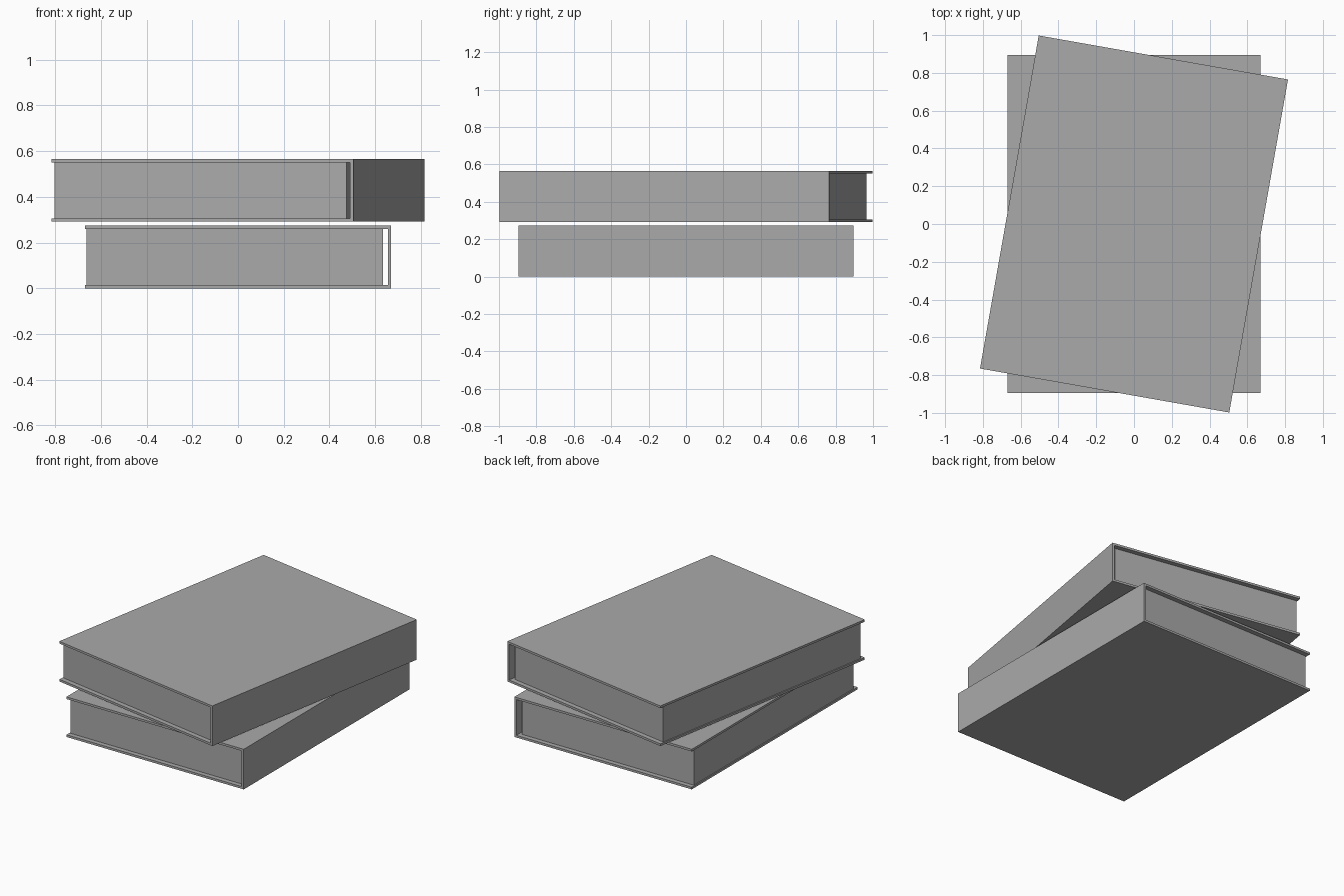
import bpy
import bmesh
from math import radians
from mathutils import Matrix

cube = bpy.data.objects.get("Cube")
if cube:
    bpy.data.objects.remove(cube, do_unlink=True)

GREY = (0.4, 0.4, 0.4, 1.0)
grey = bpy.data.materials.new("plain grey")
grey.use_nodes = True
grey.diffuse_color = GREY
grey.node_tree.nodes["Principled BSDF"].inputs["Base Color"].default_value = GREY

HALF_W, HALF_D, HEIGHT, BOARD = 0.67, 0.895, 0.274, 0.015


def extrude_profile(name, profile, half_depth, placement):
    """Extrude an (x, z) outline along y and place it."""
    bm = bmesh.new()
    face = bm.faces.new([bm.verts.new((x, -half_depth, z)) for x, z in profile])
    new = bmesh.ops.extrude_face_region(bm, geom=[face])["geom"]
    verts = [v for v in new if isinstance(v, bmesh.types.BMVert)]
    bmesh.ops.translate(bm, verts=verts, vec=(0, 2 * half_depth, 0))
    bmesh.ops.recalc_face_normals(bm, faces=bm.faces)
    mesh = bpy.data.meshes.new(name)
    bm.to_mesh(mesh)
    bm.free()
    mesh.materials.append(grey)
    obj = bpy.data.objects.new(name, mesh)
    obj.matrix_world = placement
    bpy.context.collection.objects.link(obj)


def add_book(name, z, angle):
    placement = Matrix.Translation((0, 0, z)) @ Matrix.Rotation(radians(angle), 4, "Z")
    low, high, inner = BOARD, HEIGHT - BOARD, HALF_W - BOARD
    # Wrap-around cover: two boards joined by the spine on the +x side
    cover = [(-HALF_W, 0), (HALF_W, 0), (HALF_W, HEIGHT), (-HALF_W, HEIGHT),
             (-HALF_W, high), (inner, high), (inner, low), (-HALF_W, low)]
    extrude_profile(name + "_cover", cover, HALF_D, placement)
    # Page block, set back from the cover edges and clear of the spine
    left, right = -HALF_W + 0.007, inner - 0.02
    pages = [(left, low), (right, low), (right, high), (left, high)]
    extrude_profile(name + "_pages", pages, HALF_D - 0.032, placement)


add_book("lower_book", 0, 0)
add_book("upper_book", 0.291, -10)
